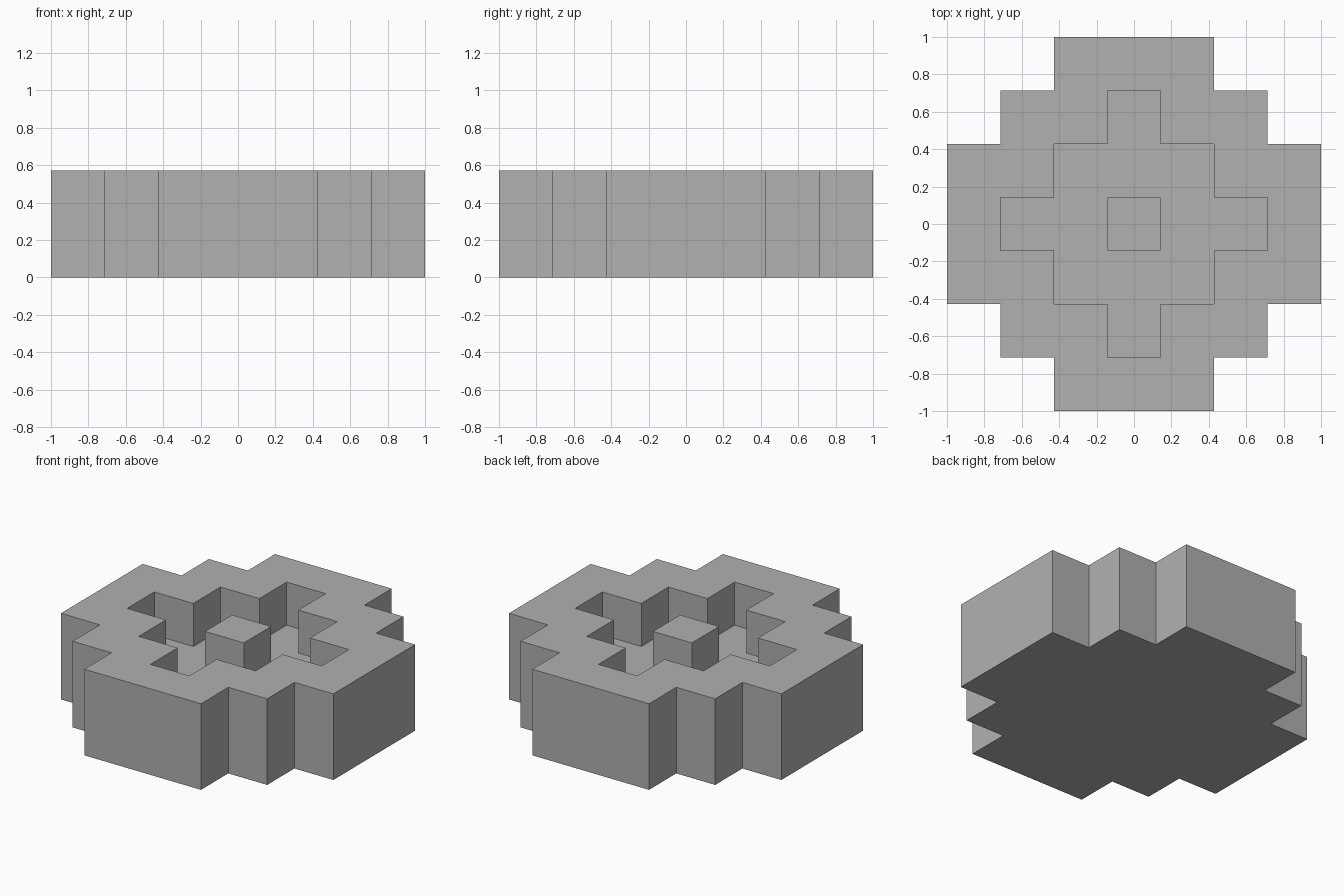
import bpy
import bmesh

if "Cube" in bpy.data.objects:
    bpy.data.objects.remove(bpy.data.objects["Cube"], do_unlink=True)

UNIT = 2 / 7  # the model is seven square cells wide, two cells tall

grey = bpy.data.materials.new("mid_grey")
grey.use_nodes = True
colour = (0.44, 0.44, 0.44, 1)
grey.diffuse_color = colour
grey.node_tree.nodes["Principled BSDF"].inputs["Base Color"].default_value = colour


def stepped_prism(name, corner_steps, bottom, top):
    """Extrude a stepped outline, given as one quadrant repeated four times."""
    bm = bmesh.new()
    outline = []
    steps = corner_steps
    for _ in range(4):
        outline += steps
        steps = [(-y, x) for x, y in steps]
    base = bm.faces.new([bm.verts.new((x * UNIT, y * UNIT, bottom * UNIT)) for x, y in outline])
    side = bmesh.ops.extrude_face_region(bm, geom=[base], use_keep_orig=True)
    raised = [v for v in side["geom"] if isinstance(v, bmesh.types.BMVert)]
    bmesh.ops.translate(bm, verts=raised, vec=(0, 0, (top - bottom) * UNIT))
    bmesh.ops.recalc_face_normals(bm, faces=bm.faces)
    mesh = bpy.data.meshes.new(name)
    bm.to_mesh(mesh)
    bm.free()
    mesh.materials.append(grey)
    obj = bpy.data.objects.new(name, mesh)
    bpy.context.scene.collection.objects.link(obj)
    return obj


# Stepped outer body and the stepped recess cut into its top
body = stepped_prism("stepped_body", [(3.5, 1.5), (2.5, 1.5), (2.5, 2.5), (1.5, 2.5), (1.5, 3.5)], 0, 2)
cutter = stepped_prism("recess_cutter", [(2.5, 0.5), (1.5, 0.5), (1.5, 1.5), (0.5, 1.5), (0.5, 2.5)], 1, 3)
cutter.hide_render = True

cut = body.modifiers.new("recess", 'BOOLEAN')
cut.operation = 'DIFFERENCE'
cut.solver = 'EXACT'
cut.object = cutter

# Bake the cut and drop the cutter
bpy.context.view_layer.update()
depsgraph = bpy.context.evaluated_depsgraph_get()
baked = bpy.data.meshes.new_from_object(body.evaluated_get(depsgraph))
body.modifiers.clear()
body.data = baked
bpy.data.objects.remove(cutter, do_unlink=True)

# Square post standing in the recess, level with the rim
stepped_prism("centre_post", [(0.5, 0.5)], 0.9, 2)
